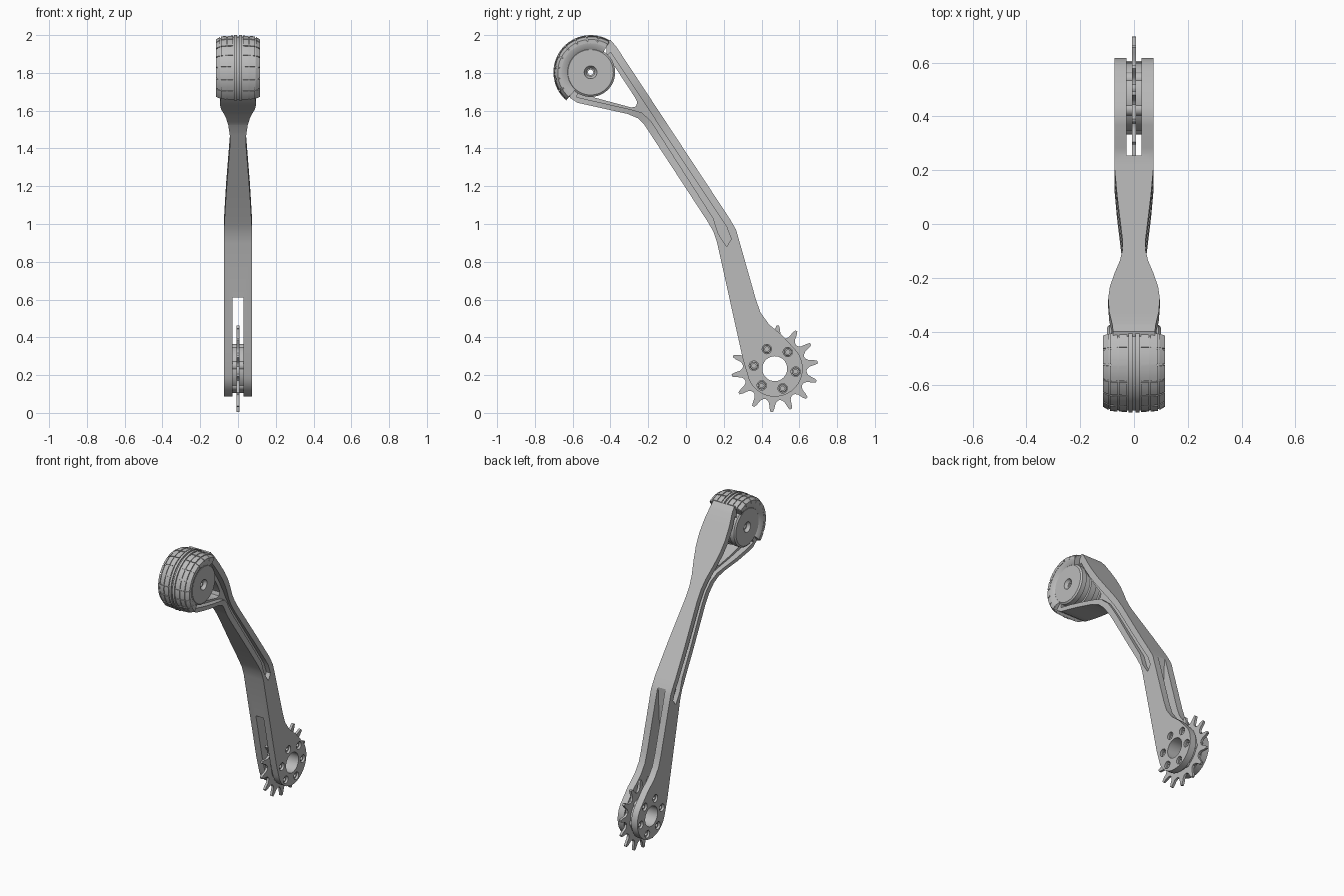
import bpy, bmesh
from math import sin, cos, radians, tau
from mathutils import Vector

if "Cube" in bpy.data.objects:
    bpy.data.objects.remove(bpy.data.objects["Cube"], do_unlink=True)

grey = bpy.data.materials.new("plain_grey")
grey.use_nodes = True
grey.diffuse_color = (0.5, 0.5, 0.5, 1)
grey.node_tree.nodes["Principled BSDF"].inputs["Base Color"].default_value = (0.5, 0.5, 0.5, 1)

WHEEL = (-0.505, 1.803)
HUB = (0.47, 0.234)
HALF = 0.073


def finish(name, bm):
    bmesh.ops.recalc_face_normals(bm, faces=bm.faces[:])
    mesh = bpy.data.meshes.new(name)
    bm.to_mesh(mesh)
    bm.free()
    mesh.materials.append(grey)
    ob = bpy.data.objects.new(name, mesh)
    bpy.context.collection.objects.link(ob)
    return ob


def activate(ob):
    bpy.ops.object.select_all(action='DESELECT')
    ob.select_set(True)
    bpy.context.view_layer.objects.active = ob


def smooth(ob):
    activate(ob)
    bpy.ops.object.shade_smooth_by_angle(angle=radians(30))


def prism(name, pts, x0, x1):
    """Side outline in (y, z), extruded across x."""
    bm = bmesh.new()
    rings = [[bm.verts.new((x, y, z)) for y, z in pts] for x in (x0, x1)]
    bm.faces.new(rings[0])
    bm.faces.new(rings[1])
    n = len(pts)
    for i in range(n):
        j = (i + 1) % n
        bm.faces.new((rings[0][i], rings[0][j], rings[1][j], rings[1][i]))
    return finish(name, bm)


def sweep_into(bm, profile, centre, a0, a1, steps):
    """Closed (x, radius) profile turned about an x axis through centre."""
    full = abs(a1 - a0) >= 360
    rings = []
    for k in range(steps if full else steps + 1):
        a = radians(a0 + (a1 - a0) * k / steps)
        rings.append([bm.verts.new((x, centre[0] + r * cos(a), centre[1] + r * sin(a)))
                      for x, r in profile])
    n = len(profile)
    for k in range(steps):
        p, q = rings[k], rings[(k + 1) % len(rings)]
        for i in range(n):
            j = (i + 1) % n
            bm.faces.new((p[i], p[j], q[j], q[i]))
    if not full:
        bm.faces.new(rings[0])
        bm.faces.new(rings[-1])


def sweep(name, profile, centre, a0=0, a1=360, steps=48):
    bm = bmesh.new()
    sweep_into(bm, profile, centre, a0, a1, steps)
    ob = finish(name, bm)
    smooth(ob)
    return ob


def mirrored(half):
    return half + [(-x, r) for x, r in reversed(half)]


def arc(centre, r, a0, a1, n):
    return [(centre[0] + r * cos(radians(a0 + (a1 - a0) * k / n)),
             centre[1] + r * sin(radians(a0 + (a1 - a0) * k / n))) for k in range(n + 1)]


def disc(centre, r, n=32):
    return arc(centre, r, 0, 360, n)[:-1]


def cut(ob, cutter):
    cutter.hide_render = True
    mod = ob.modifiers.new("cut", 'BOOLEAN')
    mod.operation, mod.solver, mod.object = 'DIFFERENCE', 'EXACT', cutter
    activate(ob)
    bpy.ops.object.modifier_apply(modifier=mod.name)
    bpy.data.objects.remove(cutter, do_unlink=True)


# Arm: forked side outline, bent towards the hub
outline = [(-0.42, 1.97), (-0.4, 1.975), (-0.37, 1.94), (0.23, 1.03), (0.265, 0.97),
           (0.285, 0.9), (0.37, 0.6), (0.395, 0.53), (0.44, 0.468), (0.51, 0.41)]
outline += arc(HUB, 0.148, 45, -167, 28)
outline += [(0.3, 0.29), (0.165, 0.9), (0.145, 0.96), (0.11, 1.02), (-0.22, 1.525),
            (-0.255, 1.56), (-0.31, 1.583), (-0.575, 1.642), (-0.61, 1.665), (-0.635, 1.695),
            (-0.6, 1.72), (-0.52, 1.69), (-0.48, 1.668), (-0.29, 1.617), (-0.265, 1.622),
            (-0.258, 1.645), (-0.27, 1.67), (-0.385, 1.845), (-0.42, 1.9)]
arm = prism("arm", outline, -HALF, HALF)

# Channel on both sides, slot for the toothed ring, and hub holes
channel = [(-0.4, 1.91), (0.215, 0.985), (0.24, 0.92), (0.215, 0.88), (0.17, 0.95),
           (0.145, 1.03), (-0.185, 1.545), (-0.235, 1.59), (-0.29, 1.606), (-0.58, 1.672),
           (-0.55, 1.75)]
for side in (-1, 1):
    cut(arm, prism("cutter", channel, side * HALF * 0.58, side * 0.2))
slot = [(0.235, 0.612), (0.26, 1.1), (0.8, 1.1), (0.8, -0.1), (0.1, -0.1), (0.1, 0.612)]
cut(arm, prism("cutter", slot, -0.028, 0.028))
cut(arm, prism("cutter", disc(HUB, 0.066, 40), -0.2, 0.2))
bolts = arc(HUB, 0.112, -8, 292, 5)
for spot in bolts:
    cut(arm, prism("cutter", disc(spot, 0.025, 20), -0.2, 0.2))

# Pinch the arm at the middle and flare it at the fork
WIDTHS = [(-2.0, 0.07), (-1.83, 0.08), (-1.74, 0.092), (-1.65, 0.096), (-1.57, 0.09),
          (-1.48, 0.073), (-1.39, 0.052), (-1.32, 0.043), (-1.25, 0.043), (-1.1, 0.053),
          (-0.95, 0.063), (-0.75, HALF), (0.5, HALF)]
ALONG = Vector((0, 0.56, -0.83))


def width(s):
    for (s0, w0), (s1, w1) in zip(WIDTHS, WIDTHS[1:]):
        if s0 <= s <= s1:
            t = (s - s0) / (s1 - s0)
            return w0 + (w1 - w0) * t
    return HALF


bm = bmesh.new()
bm.from_mesh(arm.data)
bmesh.ops.triangulate(bm, faces=bm.faces[:])
for s, w in WIDTHS[1:-1]:
    bmesh.ops.bisect_plane(bm, geom=bm.verts[:] + bm.edges[:] + bm.faces[:], dist=1e-5,
                           plane_co=ALONG * (s / ALONG.length_squared), plane_no=ALONG)
for v in bm.verts:
    v.co.x *= width(v.co.dot(ALONG)) / HALF
bm.to_mesh(arm.data)
bm.free()
smooth(arm)

# Hub: spacer ring and bolt sleeves
sweep("hub_spacer", [(-0.029, 0.066), (0.029, 0.066), (0.029, 0.13), (-0.029, 0.13)], HUB)
for i, spot in enumerate(bolts):
    sweep("bolt_%d" % (i + 1), mirrored([(0.03, 0.011), (0.062, 0.011), (0.062, 0.019),
                                         (0.052, 0.021), (0.052, 0.026), (0.03, 0.026)]),
          spot, steps=20)

# Toothed ring
tooth = [(-9, 0.172), (-5.5, 0.184), (-3.4, 0.212), (-1.6, 0.23), (1.6, 0.23),
         (3.4, 0.212), (5.5, 0.184), (9, 0.172), (12.86, 0.168)]
teeth = 14
ring = []
for k in range(teeth):
    for da, r in tooth:
        a = radians(86 + da) + tau * k / teeth
        ring.append((HUB[0] + r * cos(a), HUB[1] + r * sin(a)))
sprocket = prism("sprocket", ring, -0.008, 0.008)
cut(sprocket, prism("cutter", disc(HUB, 0.07, 40), -0.1, 0.1))
smooth(sprocket)

# Wheel core with a recessed axle and grooved rim
sweep("wheel_core", mirrored([(0.08, 0.014), (0.08, 0.022), (0.09, 0.031), (0.1, 0.034),
                              (0.1, 0.12), (0.092, 0.13), (0.06, 0.13), (0.055, 0.122),
                              (0.025, 0.122), (0.02, 0.13)]), WHEEL, steps=64)

# Tyre around the front of the wheel
START, END = 58, 229
sweep("tyre", mirrored([(0.098, 0.121), (0.113, 0.145), (0.114, 0.165), (0.104, 0.178),
                        (0.08, 0.187), (0.03, 0.189)]), WHEEL, START, END, 40)

# Tread: two centre ribs and rows of blocks
columns = [((0.026, 0.194), (0.056, 0.193)), ((0.061, 0.193), (0.09, 0.19)),
           ((0.094, 0.188), (0.116, 0.174))]
bm = bmesh.new()
rows = 9
pitch = (END - START) / rows
for side in (-1, 1):
    rib = [(0.005, 0.18), (0.005, 0.197), (0.02, 0.197), (0.02, 0.18)]
    sweep_into(bm, [(side * x, r) for x, r in rib], WHEEL, START, END, 40)
    for (xa, ra), (xb, rb) in columns:
        block = [(xa, ra - 0.02), (xa, ra), (xb, rb), (xb, rb - 0.02)]
        for k in range(rows):
            a = START + pitch * k
            sweep_into(bm, [(side * x, r) for x, r in block], WHEEL,
                       a + 1, a + pitch - 1, 4)
smooth(finish("tread", bm))
